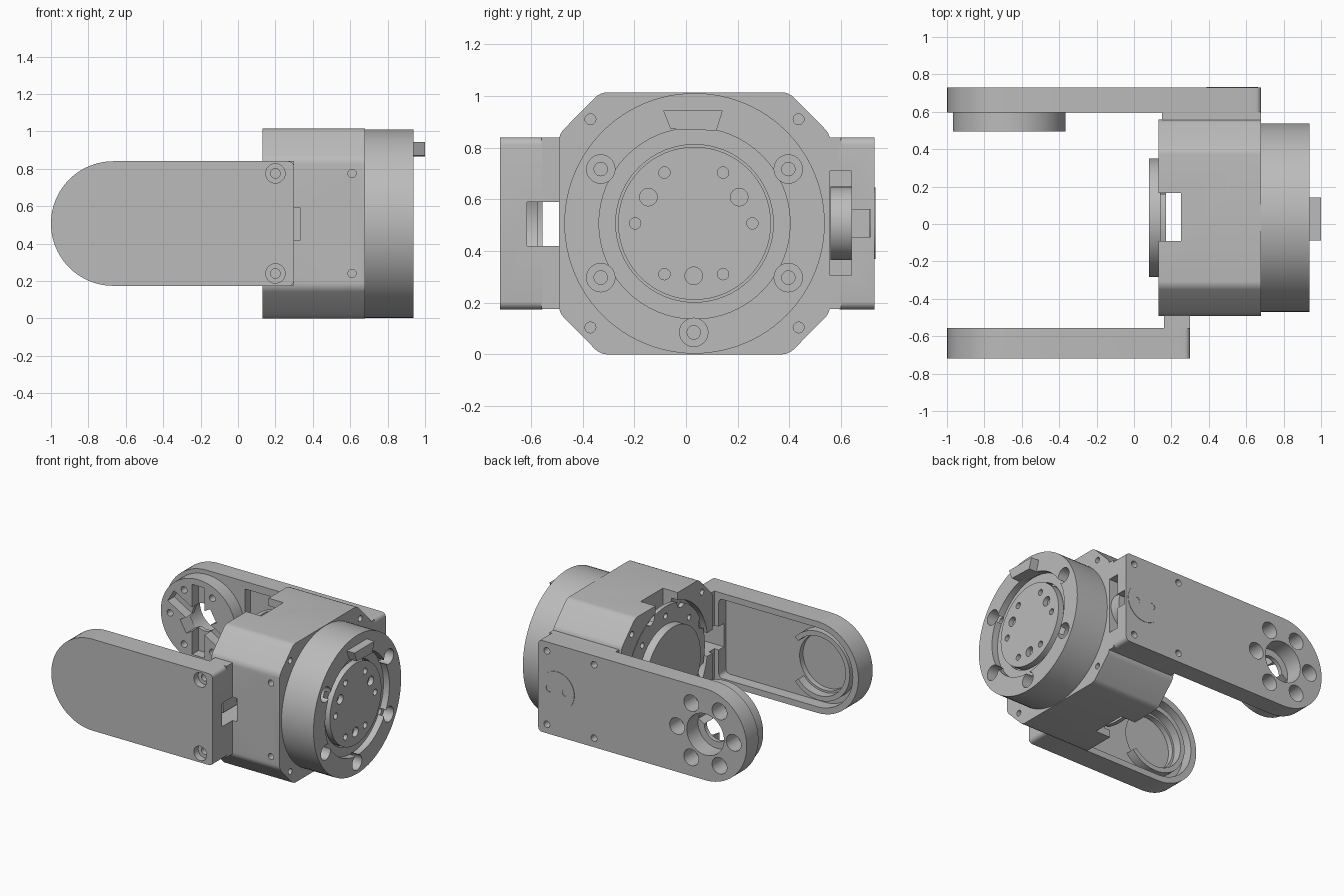
import bpy, bmesh
from math import pi, cos, sin, radians
from mathutils import Vector

if "Cube" in bpy.data.objects:
    bpy.data.objects.remove(bpy.data.objects["Cube"])

grey = bpy.data.materials.new("plain grey")
grey.use_nodes = True
GREY = (0.5, 0.5, 0.5, 1)
grey.diffuse_color = GREY
grey.node_tree.nodes["Principled BSDF"].inputs["Base Color"].default_value = GREY

CY, CZ = 0.033, 0.507       # actuator axis
PX, PZ = -0.667, 0.507      # arm pivot
R = 0.333                   # arm half height


def prism(name, pts, a, b, axis):
    """Extrude a 2D outline from a to b along an axis."""
    place = {"x": lambda p, t: (t, p[0], p[1]),
             "y": lambda p, t: (p[0], t, p[1]),
             "z": lambda p, t: (p[0], p[1], t)}[axis]
    bm = bmesh.new()
    low = [bm.verts.new(place(p, a)) for p in pts]
    high = [bm.verts.new(place(p, b)) for p in pts]
    bm.faces.new(low)
    bm.faces.new(high)
    for i in range(len(pts)):
        j = (i + 1) % len(pts)
        bm.faces.new((low[i], low[j], high[j], high[i]))
    bmesh.ops.recalc_face_normals(bm, faces=bm.faces)
    mesh = bpy.data.meshes.new(name)
    bm.to_mesh(mesh)
    bm.free()
    mesh.materials.append(grey)
    ob = bpy.data.objects.new(name, mesh)
    bpy.context.collection.objects.link(ob)
    return ob


def arc(c, r, start, end, n):
    return [(c[0] + r * cos(radians(start + (end - start) * i / n)),
             c[1] + r * sin(radians(start + (end - start) * i / n))) for i in range(n + 1)]


def cyl(name, c, r, a, b, axis, n=32):
    return prism(name, arc(c, r, 0, 360, n)[:-1], a, b, axis)


def box(name, x, y, z):
    return prism(name, [(x[0], y[0]), (x[1], y[0]), (x[1], y[1]), (x[0], y[1])], *z, "z")


def arm_outline(end, inset=0, corner=0.03):
    """Round at the pivot, small corners at the other end."""
    r, e = R - inset, end - inset
    return (arc((PX, PZ), r, 90, 270, 40)
            + arc((e - corner, PZ - r + corner), corner, -90, 0, 5)
            + arc((e - corner, PZ + r - corner), corner, 0, 90, 5))


def boolean(ob, tool, op="DIFFERENCE"):
    mod = ob.modifiers.new("bool", "BOOLEAN")
    mod.operation, mod.solver, mod.object = op, "EXACT", tool
    bpy.context.view_layer.objects.active = ob
    bpy.ops.object.modifier_apply(modifier=mod.name)
    bpy.data.objects.remove(tool)


def drill(ob, points, r, a, b, axis, n=20):
    for p in points:
        boolean(ob, cyl("drill", p, r, a, b, axis, n))


def ring_points(c, r, count, start=0):
    return arc(c, r, start, start + 360, count)[:-1]


# Octagonal body with softened chamfers
hy, hz, ky, kz = 0.525, 0.507, 0.365, 0.345
octagon = [(CY + s * y, CZ + t * z) for s, t, pair in
           ((1, 1, 0), (-1, 1, 1), (-1, -1, 0), (1, -1, 1))
           for y, z in (((hy, kz), (ky, hz)) if pair == 0 else ((ky, hz), (hy, kz)))]
body = prism("body", octagon, 0.13, 0.68, "x")
soft = body.modifiers.new("soft", "BEVEL")
soft.width, soft.segments, soft.limit_method = 0.03, 4, "ANGLE"
bm = bmesh.new()
bm.from_mesh(body.data)
long_edges = [e for e in bm.edges if abs(e.verts[0].co.x - e.verts[1].co.x) > 0.1]
bmesh.ops.bevel(bm, geom=long_edges, offset=0.025, segments=4, profile=0.5, affect="EDGES")
bm.to_mesh(body.data)
bm.free()
body.modifiers.remove(soft)
boolean(body, cyl("recess", (CY, CZ), 0.47, 0.1, 0.18, "x", 64))
boolean(body, box("slot", (0.1, 0.25), (-0.09, 0.165), (-0.1, 1.1)))
boolean(body, box("slot", (0.1, 0.335), (-0.6, 0.7), (0.42, 0.59)))
corners = [(CY + s * 0.403, CZ + t * 0.403) for s in (-1, 1) for t in (-1, 1)]
drill(body, corners, 0.021, 0.6, 0.7, "x")
drill(body, corners, 0.021, 0.1, 0.2, "x")
drill(body, [(0.61, 0.24), (0.61, 0.775)], 0.022, -0.55, -0.42, "y")

# Notched plate and motor cap at the back of the body
plate = cyl("back_plate", (CY, CZ), 0.45, 0.14, 0.17, "x", 64)
drill(plate, ring_points((CY, CZ), 0.46, 8, 22.5), 0.05, 0.1, 0.2, "x", 8)
drill(plate, ring_points((CY, CZ), 0.38, 8), 0.02, 0.1, 0.2, "x")
plate_hub = cyl("plate_hub", (CY, CZ), 0.3, 0.165, 0.2, "x", 48)
boolean(plate_hub, box("slot", (0.172, 0.3), (-0.09, 0.165), (0, 1)))
cap = cyl("motor_cap", (CY, CZ), 0.317, 0.08, 0.145, "x", 64)

# Output housing: counterbored ring with a recessed rotor
housing = cyl("output_housing", (CY, CZ), 0.504, 0.675, 0.938, "x", 96)
boolean(housing, cyl("recess", (CY, CZ), 0.37, 0.89, 1.0, "x", 64))
boolean(housing, cyl("gap", (CY, CZ), 0.305, 0.85, 1.0, "x", 64))
screws = [(CY + s * 0.363, CZ + t * 0.21) for s in (-1, 1) for t in (-1, 1)] + [(CY - 0.003, 0.085)]
drill(housing, screws, 0.055, 0.86, 1.0, "x", 28)
drill(housing, screws, 0.026, 0.8, 0.9, "x")
rotor = cyl("rotor", (CY, CZ), 0.296, 0.8, 0.925, "x", 64)
drill(rotor, ring_points((0.03, CZ), 0.227, 6), 0.022, 0.87, 1.0, "x")
drill(rotor, ring_points((0.03, CZ), 0.203, 3, 30), 0.034, 0.89, 1.0, "x", 24)
key = prism("index_key", [(-0.088, 0.943), (0.142, 0.943), (0.118, 0.866), (-0.06, 0.872)],
            0.9, 1.0, "x")

# Rear arm: bolted to the body, with a bearing boss at the pivot
rear = prism("rear_arm", arm_outline(0.68), 0.595, 0.73, "y")
boolean(rear, box("pocket", (-0.36, 0.1), (0.5, 0.66), (0.23, 0.785)))
boolean(rear, box("end_pocket", (0.38, 0.8), (0.5, 0.64), (0.305, 0.71)))
boolean(rear, box("end_slot", (0.55, 0.8), (0.6, 0.715), (0.455, 0.56)))
pad = box("rear_arm_pad", (0.15, 0.68), (0.555, 0.6), (0.175, 0.84))
boolean(pad, box("pad_gap", (0.38, 0.8), (0.5, 0.7), (0.305, 0.71)))
disc = cyl("cable_cover", (0.525, PZ), 0.142, 0.56, 0.64, "y", 40)
cover = cyl("cover_face", (0.525, PZ), 0.138, 0.71, 0.733, "y", 40)
drill(cover, [(0.46, PZ), (0.59, PZ)], 0.024, 0.715, 0.8, "y")
drill(rear, [(x, z) for x in (0.23, 0.61) for z in (0.24, 0.775)], 0.024, 0.65, 0.8, "y")
boss = cyl("pivot_boss", (PX, PZ), 0.302, 0.495, 0.6, "y", 64)
bolts = ring_points((PX, PZ), 0.228, 6)
drill(rear, [(PX, PZ)], 0.15, 0.5, 0.8, "y", 40)
drill(rear, bolts, 0.06, 0.5, 0.8, "y", 24)
drill(boss, [(PX, PZ)], 0.1, 0.4, 0.7, "y", 32)
drill(boss, bolts, 0.024, 0.4, 0.7, "y")
for a in (30, 90, 150, 210, 270, 330):
    u, v = Vector((cos(radians(a)), sin(radians(a)))), Vector((-sin(radians(a)), cos(radians(a))))
    o = Vector((PX, PZ))
    depth = 0.57 if a % 180 != 30 else 0.7
    reach = 0.255 if a % 180 != 30 else 0.14
    boolean(boss, prism("notch", [o + u * 0.05 - v * 0.05, o + u * reach - v * 0.05,
                                  o + u * reach + v * 0.05, o + u * 0.05 + v * 0.05],
                        0.4, depth, "y"))

# Front arm: hollow cover with an end block on the body
front = prism("front_arm", arm_outline(0.3), -0.72, -0.555, "y")
boolean(front, prism("hollow", arm_outline(0.17, 0.045), -0.64, -0.5, "y"))
boolean(front, cyl("round_recess", (PX, PZ), 0.2, -0.68, -0.5, "y", 48))
block = box("front_arm_block", (0.16, 0.3), (-0.56, -0.485), (0.175, 0.84))
for part in (front, block):
    boolean(part, box("cable_slot", (0.1, 0.4), (-0.615, -0.4), (0.42, 0.59)))
drill(front, [(0.2, 0.24), (0.2, 0.775)], 0.052, -0.8, -0.67, "y", 28)
drill(front, [(0.2, 0.24), (0.2, 0.775)], 0.026, -0.7, -0.6, "y")

# Curved cable guide inside the front arm, open towards the body
guide = prism("cable_guide", arc((PX, PZ), 0.25, 40, 320, 40) + arc((PX, PZ), 0.215, 320, 40, 40),
              -0.65, -0.575, "y")

# Smooth round walls, sharp edges
for ob in (body, plate, plate_hub, cap, housing, rotor, key, rear, pad, disc, cover, boss,
           front, block, guide):
    bpy.ops.object.select_all(action="DESELECT")
    ob.select_set(True)
    bpy.context.view_layer.objects.active = ob
    bpy.ops.object.shade_smooth_by_angle(angle=radians(25))
